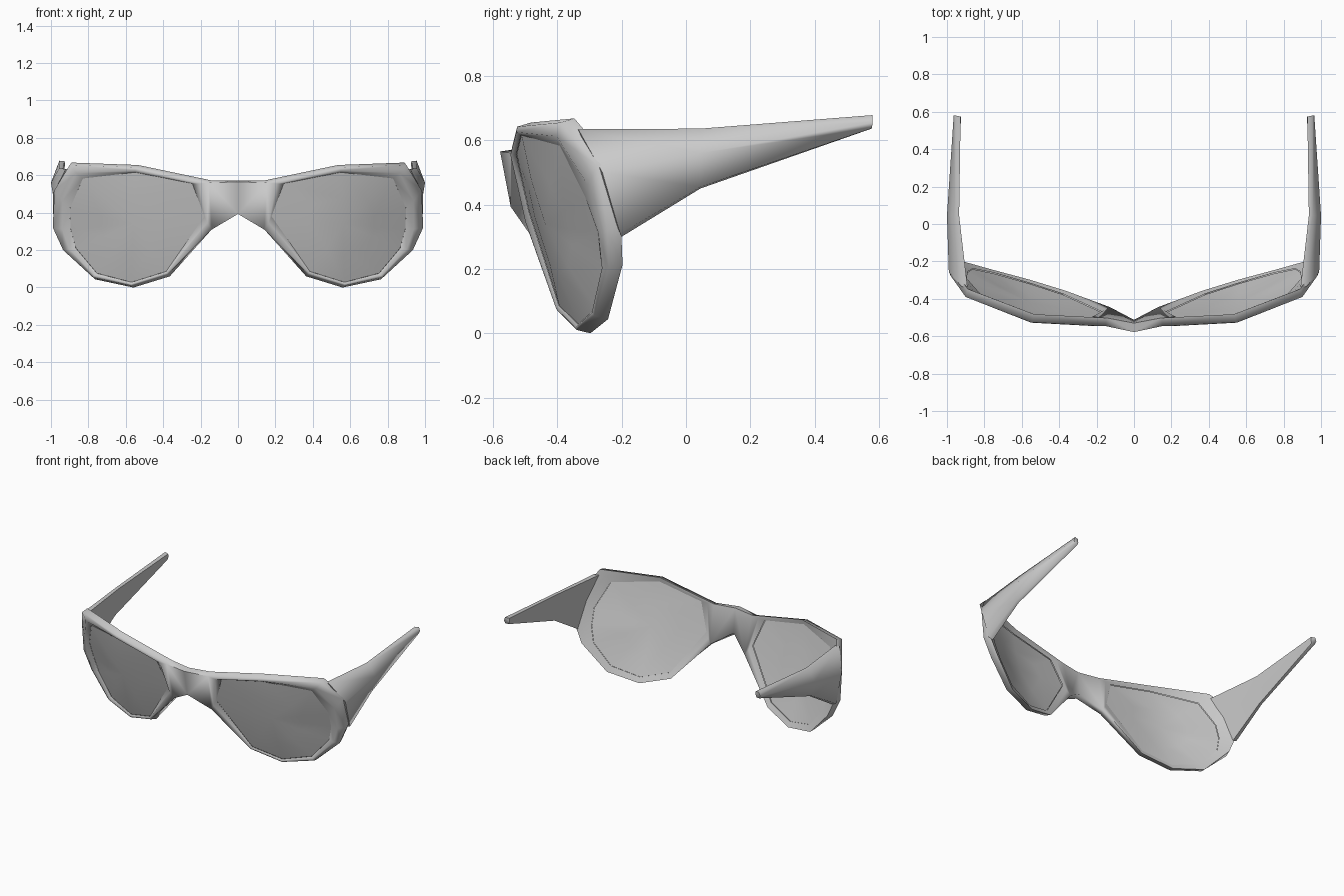
import bpy, bmesh, math
from mathutils import Vector

if "Cube" in bpy.data.objects:
    bpy.data.objects.remove(bpy.data.objects["Cube"])

FWD = Vector((.23, -.93, -.28))          # direction the right lens faces

# right half: outer rim outline and matching lens outline (start: top inner corner)
OUTER = [(.155, -.545, .56), (.545, -.525, .642), (.90, -.39, .655), (.982, -.275, .52),
         (.99, -.245, .32), (.935, -.24, .2), (.775, -.285, .054), (.57, -.34, .010),
         (.375, -.40, .07), (.14, -.487, .31)]
LENS = [(.245, -.53, .555), (.55, -.515, .615), (.83, -.395, .582), (.90, -.315, .42),
        (.895, -.278, .31), (.868, -.262, .21), (.755, -.285, .075), (.57, -.338, .027),
        (.385, -.398, .085), (.18, -.492, .38)]
OUTER = [Vector(p) for p in OUTER]
LENS = [Vector(p) for p in LENS]
N = len(OUTER)


def finish(name, bm, angle):
    """Turn a right-half bmesh into a mirrored, smooth-shaded object."""
    bmesh.ops.recalc_face_normals(bm, faces=bm.faces)
    me = bpy.data.meshes.new(name)
    bm.to_mesh(me)
    bm.free()
    me.shade_smooth()
    me.set_sharp_from_angle(angle=math.radians(angle))
    ob = bpy.data.objects.new(name, me)
    bpy.context.collection.objects.link(ob)
    m = ob.modifiers.new("mirror", 'MIRROR')
    m.use_axis[0] = True
    m.merge_threshold = .0005
    return ob


# rim: a rounded section carried round the lens, plus the bridge to x = 0
bm = bmesh.new()
rings = []
for o, l in zip(OUTER, LENS):
    bulge = min(.010, (o - l).length * .3)
    mid = l.lerp(o, .45)
    back = o - FWD * .046
    if o.z < .1:                         # lower rim rolls under to the ground
        back.z -= .023
    inner_back = l - FWD * .026
    sec = [l - FWD * .003, mid + FWD * bulge, o, back,
           inner_back.lerp(back, .5), inner_back]
    rings.append([bm.verts.new(p) for p in sec])
for i in range(N):
    a, b = rings[i], rings[(i + 1) % N]
    for k in range(5):
        if i == N - 1 and k == 2:        # open side where the bridge joins
            continue
        bm.faces.new((a[k], a[k + 1], b[k + 1], b[k]))
top, low = rings[0], rings[-1]
ct, cb, cbb, ctb = [bm.verts.new(p) for p in
                    ((0, -.578, .565), (0, -.545, .393), (0, -.512, .41), (0, -.53, .572))]
for f in ((top[2], ct, cb, low[2]), (low[2], cb, cbb, low[3]),
          (low[3], cbb, ctb, top[3]), (top[3], ctb, ct, top[2])):
    bm.faces.new(f)
finish("frame_front", bm, 80)

# lenses: thin, gently domed panes
bm = bmesh.new()
centre = Vector((.56, -.436, .34))
for depth in (.004, .022):
    edge = [bm.verts.new(p - FWD * depth) for p in LENS]
    half = [bm.verts.new(p.lerp(centre, .5) + FWD * (.010 - depth)) for p in LENS]
    c = bm.verts.new(centre + FWD * (.006 - depth))
    for i in range(N):
        j = (i + 1) % N
        bm.faces.new((edge[i], edge[j], half[j], half[i]))
        bm.faces.new((half[i], half[j], c))
finish("lens", bm, 90)

# temple arms: tapering loft through three cross-sections
SECTIONS = [
    [(.89, -.34, .632), (.92, -.335, .634), (.99, -.26, .50), (.986, -.205, .31),
     (.955, -.20, .30), (.93, -.26, .48)],
    [(x, .045, z) for x, z in ((.935, .635), (.957, .636), (1.0, .56), (.978, .455),
                               (.957, .45), (.943, .54))],
    [(x, y, z) for x, y, z in ((.927, .574, .676), (.955, .58, .678), (.964, .58, .655),
                               (.956, .578, .637), (.932, .574, .635), (.925, .574, .655))],
]
bm = bmesh.new()
loops = [[bm.verts.new(p) for p in s] for s in SECTIONS]
for a, b in zip(loops, loops[1:]):
    for k in range(6):
        n = (k + 1) % 6
        bm.faces.new((a[k], a[n], b[n], b[k]))
bm.faces.new(loops[0])
bm.faces.new(loops[-1])
finish("temple_arm", bm, 75)
